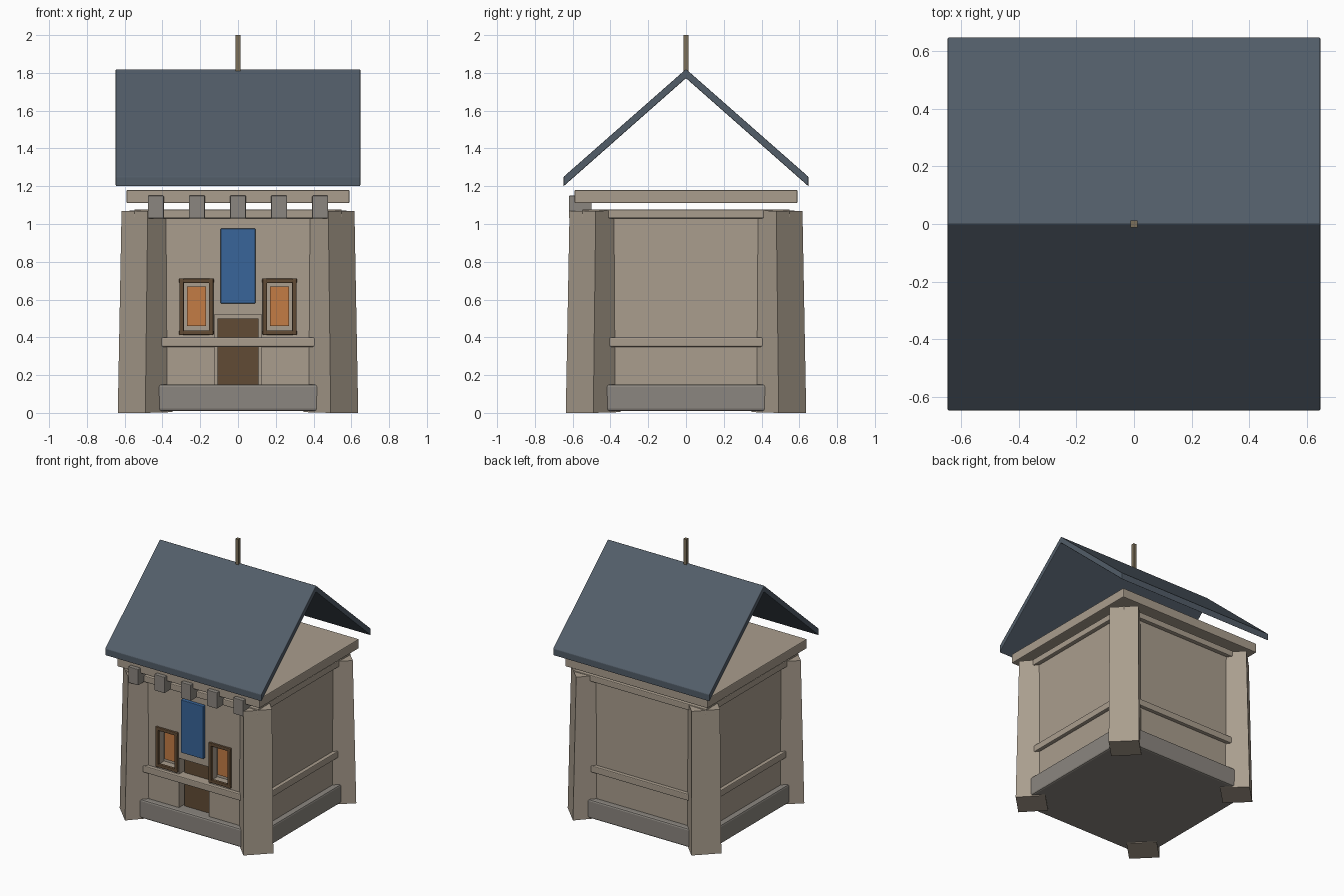
import bpy, bmesh
from math import pi, sin, cos
from mathutils import Vector

if "Cube" in bpy.data.objects:
    bpy.data.objects.remove(bpy.data.objects["Cube"])


def mat(name, rgb):
    m = bpy.data.materials.new(name)
    m.diffuse_color = (*rgb, 1)
    m.use_nodes = True
    m.node_tree.nodes["Principled BSDF"].inputs["Base Color"].default_value = m.diffuse_color
    return m


STONE = mat("stone", (0.40, 0.34, 0.27))
GREY = mat("grey_stone", (0.26, 0.24, 0.215))
SLATE = mat("slate", (0.085, 0.11, 0.14))
WOOD = mat("dark_wood", (0.12, 0.07, 0.035))
GLOW = mat("window_glow", (0.55, 0.20, 0.06))
BLUE = mat("banner_blue", (0.04, 0.13, 0.32))
POLE = mat("pole_wood", (0.20, 0.16, 0.10))


def finish(name, bm, material, bevel=0):
    bmesh.ops.recalc_face_normals(bm, faces=bm.faces)
    me = bpy.data.meshes.new(name)
    bm.to_mesh(me)
    bm.free()
    ob = bpy.data.objects.new(name, me)
    bpy.context.collection.objects.link(ob)
    me.materials.append(material)
    if bevel:
        b = ob.modifiers.new("bevel", 'BEVEL')
        b.width, b.segments = bevel, 2
    return ob


def prism(bottom, top):
    """Closed solid between two matching rings of points."""
    bm = bmesh.new()
    a = [bm.verts.new(p) for p in bottom]
    b = [bm.verts.new(p) for p in top]
    n = len(a)
    bm.faces.new(a)
    bm.faces.new(b)
    for i in range(n):
        bm.faces.new((a[i], a[(i + 1) % n], b[(i + 1) % n], b[i]))
    return bm


def box(name, x, y, z, material, bevel=0):
    ring = [(x[0], y[0]), (x[1], y[0]), (x[1], y[1]), (x[0], y[1])]
    bm = prism([(*p, z[0]) for p in ring], [(*p, z[1]) for p in ring])
    return finish(name, bm, material, bevel)


def square(name, h, z, material, bevel=0):
    return box(name, (-h, h), (-h, h), z, material, bevel)


# Plinth, string courses and floating roof slab
square("plinth", 0.562, (0.01, 0.15), GREY, 0.012)
square("lower_band", 0.547, (0.35, 0.40), STONE, 0.006)
square("upper_band", 0.55, (1.03, 1.077), STONE, 0.006)
square("roof_slab", 0.59, (1.11, 1.18), STONE, 0.006)

# Wall block with recesses for the door and two windows
walls = square("walls", 0.52, (0.05, 1.06), STONE)
WIN_X, WIN_Z = 0.22, 0.562
cutters = [box("door_cutter", (-0.125, 0.125), (-0.7, -0.455), (0.12, 0.52), STONE)]
for s in (-1, 1):
    cx = s * WIN_X
    cutters.append(box("window_cutter", (cx - 0.07, cx + 0.07), (-0.7, -0.46),
                       (WIN_Z - 0.13, WIN_Z + 0.13), STONE))
for c in cutters:
    m = walls.modifiers.new("recess", 'BOOLEAN')
    m.operation, m.object, m.solver = 'DIFFERENCE', c, 'EXACT'
    c.hide_render = True
bpy.context.view_layer.objects.active = walls
for m in list(walls.modifiers):
    bpy.ops.object.modifier_apply(modifier=m.name)
for c in cutters:
    bpy.data.objects.remove(c)

# Diagonal corner buttresses, leaning in and tapering slightly
for k in range(4):
    a = pi / 4 + k * pi / 2
    out, side = Vector((cos(a), sin(a), 0)), Vector((-sin(a), cos(a), 0))

    def ring(near, far, hw, z_near, z_far):
        return [out * d + side * s * hw + Vector((0, 0, z))
                for d, s, z in ((near, -1, z_near), (far, -1, z_far),
                                (far, 1, z_far), (near, 1, z_near))]
    finish("corner_buttress", prism(ring(0.595, 0.797, 0.103, 0.004, 0.0),
                                    ring(0.575, 0.774, 0.098, 1.075, 1.068)), STONE)

# Corbels along the front
for i in range(-2, 3):
    x = i * 0.2175
    box("corbel", (x - 0.042, x + 0.042), (-0.62, -0.50), (1.03, 1.15), GREY, 0.004)

# Door and hanging banner
box("door", (-0.108, 0.108), (-0.476, -0.44), (0.12, 0.50), WOOD)
box("banner", (-0.092, 0.092), (-0.545, -0.515), (0.58, 0.975), BLUE, 0.003)

# Windows: recessed pane and a frame of overlapping bars
for s in (-1, 1):
    cx = s * WIN_X
    box("window_pane", (cx - 0.051, cx + 0.051), (-0.482, -0.45), (0.46, 0.668), GLOW)
    for t in (-1, 1):
        bx, bz = cx + t * 0.078, WIN_Z + t * 0.137
        box("frame_upright", (bx - 0.012, bx + 0.012), (-0.537, -0.51),
            (WIN_Z - 0.15, WIN_Z + 0.15), WOOD, 0.005)
        box("frame_rail", (cx - 0.092, cx + 0.092), (-0.535, -0.511),
            (bz - 0.012, bz + 0.012), WOOD, 0.005)

# Gabled roof sheet and ridge pole
profile = [(-0.648, 1.20), (0, 1.772), (0.648, 1.20), (0.648, 1.25), (0, 1.82), (-0.648, 1.25)]
finish("roof", prism([(-0.648, y, z) for y, z in profile],
                     [(0.648, y, z) for y, z in profile]), SLATE, 0.004)
box("ridge_pole", (-0.012, 0.012), (-0.012, 0.012), (1.78, 2.0), POLE)
